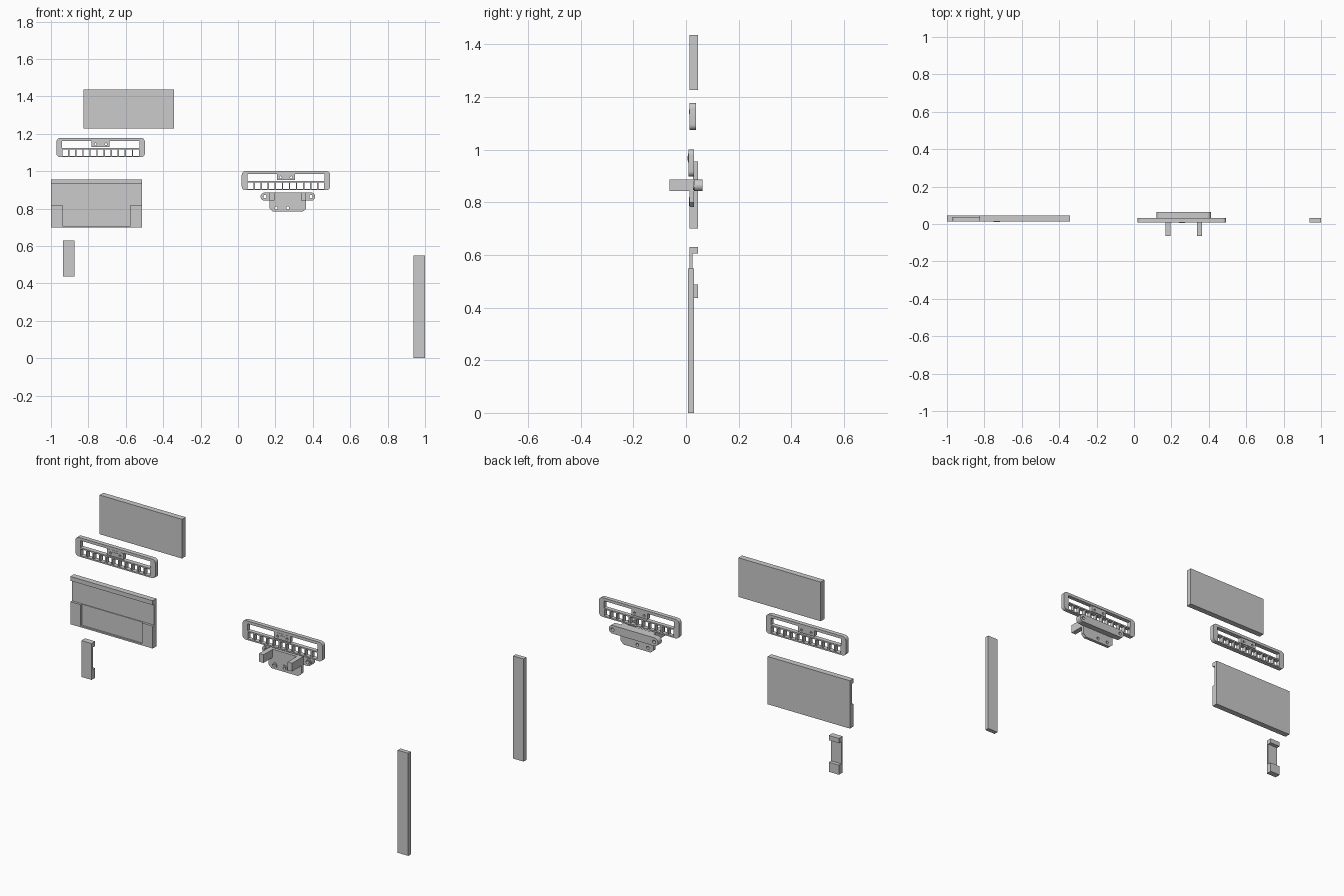
import bpy, bmesh
from math import cos, sin, pi

if "Cube" in bpy.data.objects:
    bpy.data.objects.remove(bpy.data.objects["Cube"])


def rect(x0, x1, z0, z1):
    return [(x0, z0), (x1, z0), (x1, z1), (x0, z1)]


def circle(cx, cz, r, n=20):
    return [(cx + r * cos(2 * pi * i / n), cz + r * sin(2 * pi * i / n)) for i in range(n)]


def rounded(x0, x1, z0, z1, r, n=5):
    pts = []
    corners = [(x1 - r, z1 - r), (x0 + r, z1 - r), (x0 + r, z0 + r), (x1 - r, z0 + r)]
    for k, (cx, cz) in enumerate(corners):
        for i in range(n + 1):
            a = (k + i / n) * pi / 2
            pts.append((cx + r * cos(a), cz + r * sin(a)))
    return pts


def plate(name, loops, y0, y1):
    """Extrude an x-z outline (first loop) with holes (other loops) from y0 to y1."""
    cu = bpy.data.curves.new(name, 'CURVE')
    cu.dimensions = '2D'
    cu.fill_mode = 'BOTH'
    cu.extrude = (y1 - y0) / 2
    for pts in loops:
        sp = cu.splines.new('POLY')
        sp.points.add(len(pts) - 1)
        for p, (x, z) in zip(sp.points, pts):
            p.co = (x, z, 0, 1)
        sp.use_cyclic_u = True
    ob = bpy.data.objects.new(name, cu)
    bpy.context.collection.objects.link(ob)
    ob.rotation_euler = (pi / 2, 0, 0)
    ob.location.y = (y0 + y1) / 2
    bpy.ops.object.select_all(action='DESELECT')
    ob.select_set(True)
    bpy.context.view_layer.objects.active = ob
    bpy.ops.object.convert(target='MESH')
    ob = bpy.context.object
    bm = bmesh.new()
    bm.from_mesh(ob.data)
    bmesh.ops.remove_doubles(bm, verts=bm.verts, dist=1e-5)
    bmesh.ops.recalc_face_normals(bm, faces=bm.faces)
    bm.to_mesh(ob.data)
    bm.free()
    bpy.ops.object.shade_smooth_by_angle()
    return ob


def prism(name, profile, x0, x1):
    """Extrude a y-z profile from x0 to x1."""
    bm = bmesh.new()
    a = [bm.verts.new((x0, y, z)) for y, z in profile]
    b = [bm.verts.new((x1, y, z)) for y, z in profile]
    n = len(profile)
    bm.faces.new(a)
    bm.faces.new(b[::-1])
    for i in range(n):
        j = (i + 1) % n
        bm.faces.new((a[i], b[i], b[j], a[j]))
    bmesh.ops.recalc_face_normals(bm, faces=bm.faces)
    me = bpy.data.meshes.new(name)
    bm.to_mesh(me)
    bm.free()
    ob = bpy.data.objects.new(name, me)
    bpy.context.collection.objects.link(ob)
    return ob


def grille(name, cx, z0, y0, y1):
    # frame with a long slot above a row of eleven windows
    pitch = 0.0378
    loops = [rounded(cx - 0.2365, cx + 0.2365, z0, z0 + 0.102, 0.02),
             rect(cx - 0.207, cx + 0.207, z0 + 0.049, z0 + 0.087)]
    for i in range(11):
        x = cx + (i - 5) * pitch
        loops.append(rect(x - 0.0155, x + 0.0155, z0 + 0.007, z0 + 0.042))
    plate(name + "_frame", loops, y0, y1)
    # centre badge holder with two screw holes and a raised plate
    plate(name + "_badge_holder",
          [rect(cx - 0.048, cx + 0.048, z0 + 0.054, z0 + 0.087),
           circle(cx - 0.028, z0 + 0.069, 0.006, 12),
           circle(cx + 0.028, z0 + 0.069, 0.006, 12)], y0 - 0.001, y1 - 0.004)
    plate(name + "_badge_plate", [rect(cx - 0.017, cx + 0.017, z0 + 0.06, z0 + 0.077)],
          y0 - 0.003, y0)


# flat panel
plate("flat_panel", [rect(-0.827, -0.341, 1.227, 1.436)], 0.014, 0.045)

# two grilles
grille("upper_grille", -0.7345, 1.075, 0.014, 0.038)
grille("lower_grille", 0.2565, 0.898, 0.009, 0.031)

# recessed panel: back sheet, top lip, lower U-shaped border with a shallow pocket
F, M, B = 0.014, 0.027, 0.045
prism("recessed_panel", [(B, 0.70), (M, 0.70), (M, 0.932), (F, 0.932), (F, 0.955), (B, 0.955)],
      -1.0, -0.514)
plate("recessed_panel_border",
      [[(-1.0, 0.70), (-0.514, 0.70), (-0.514, 0.82), (-0.576, 0.82), (-0.576, 0.708),
        (-0.939, 0.708), (-0.939, 0.82), (-1.0, 0.82)]], F, M)
plate("recessed_panel_pocket", [rect(-0.939, -0.576, 0.708, 0.82)], M - 0.004, M)

# C-shaped clip, open to the back
prism("clip", [(F, 0.436), (B, 0.436), (B, 0.487), (M - 0.002, 0.487),
               (M - 0.002, 0.605), (B, 0.605), (B, 0.63), (F, 0.63)], -0.935, -0.875)

# upright strip
plate("upright_strip", [rect(0.938, 1.0, 0, 0.548)], 0.008, 0.031)

# mounting bracket: rear bar with rounded ends
ears = [(0.1445, 0.8635), (0.3905, 0.8635)]
bolts = [(0.204, 0.803), (0.266, 0.803)]
plate("bracket_bar", [rounded(0.121, 0.412, 0.842, 0.886, 0.0219, 8)]
      + [circle(x, z, 0.009) for x, z in ears], 0.031, 0.063)
# front plate with clipped lower corners
plate("bracket_plate", [[(0.169, 0.886), (0.169, 0.80), (0.188, 0.783), (0.346, 0.783),
                         (0.364, 0.80), (0.364, 0.886)]]
      + [circle(x, z, 0.008) for x, z in bolts], 0.014, 0.031)
# washers around the holes
for i, (x, z) in enumerate(ears):
    plate(f"ear_washer_{i}", [circle(x, z, 0.016), circle(x, z, 0.009)], 0.027, 0.031)
for i, (x, z) in enumerate(bolts):
    plate(f"bolt_washer_{i}", [circle(x, z, 0.017), circle(x, z, 0.008)], 0.011, 0.014)
# forward prongs
for side, x0, x1 in (("left", 0.169, 0.195), ("right", 0.338, 0.364)):
    plate(f"bracket_prong_{side}", [rect(x0, x1, 0.842, 0.886)], -0.063, 0.014)
